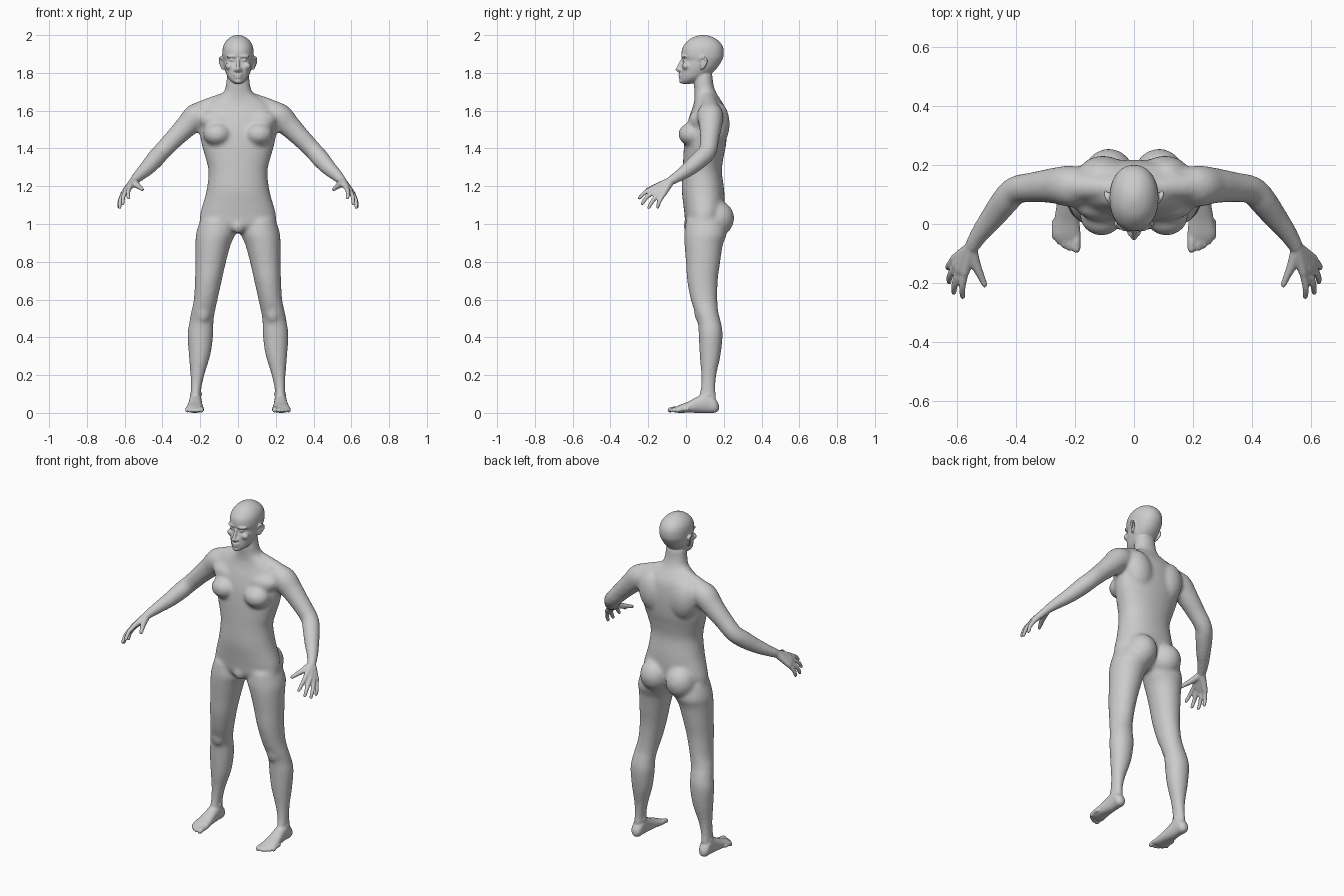
import bpy, bmesh, math
from mathutils import Vector, Euler

SIDES = (1, -1)


def spline(rows, n=4):
    """Catmull-Rom interpolation through rows of numbers."""
    out = []
    for i in range(len(rows) - 1):
        p = [Vector(rows[min(max(i + k, 0), len(rows) - 1)]) for k in (-1, 0, 1, 2)]
        for j in range(n):
            t = j / n
            out.append(0.5 * (2 * p[1] + (p[2] - p[0]) * t
                              + (2 * p[0] - 5 * p[1] + 4 * p[2] - p[3]) * t * t
                              + (3 * p[1] - p[0] - 3 * p[2] + p[3]) * t ** 3))
    return out + [Vector(rows[-1])]


def skin(bm, rings):
    """Closed surface through rings of points."""
    vs = [[bm.verts.new(p) for p in r] for r in rings]
    bm.faces.new(vs[0])
    bm.faces.new(vs[-1])
    n = len(vs[0])
    for a, b in zip(vs, vs[1:]):
        for i in range(n):
            bm.faces.new((a[i], a[(i + 1) % n], b[(i + 1) % n], b[i]))


def loft(bm, rows, s=1, axis='z', p=2.2, n=36):
    """Rows are (station, centre x, half width, low, high)."""
    rings = []
    for t, cx, hw, lo, hi in spline(rows):
        ring = []
        for i in range(n):
            a = 2 * math.pi * i / n
            c, d = math.cos(a), math.sin(a)
            u = s * (cx + hw * math.copysign(abs(c) ** (2 / p), c))
            v = (lo + hi) / 2 + (hi - lo) / 2 * math.copysign(abs(d) ** (2 / p), d)
            ring.append((u, v, t) if axis == 'z' else (u, t, v))
        rings.append(ring)
    skin(bm, rings)


def ball(bm, c, r, s=1, rot=(0, 0, 0), n=18, m=12):
    """Ellipsoid, mirrored in x when s is -1."""
    e = Euler(rot).to_matrix()
    rings = []
    for j in range(m):
        b = math.pi * (j + 0.3) / (m - 0.4)
        ring = []
        for i in range(n):
            a = 2 * math.pi * i / n
            q = e @ Vector((r[0] * math.sin(b) * math.cos(a),
                            r[1] * math.sin(b) * math.sin(a), r[2] * math.cos(b)))
            ring.append((s * (c[0] + q.x), c[1] + q.y, c[2] + q.z))
        rings.append(ring)
    skin(bm, rings)


def tube(bm, rows, s=1, n=16):
    """Round limb through rows of (x, y, z, radius), with ball ends."""
    pts = spline(rows)
    rings = []
    for i, q in enumerate(pts):
        d = (pts[min(i + 1, len(pts) - 1)] - pts[max(i - 1, 0)]).to_3d().normalized()
        u = d.cross(Vector((0.3, 0.5, 0.8))).normalized()
        v = d.cross(u)
        ring = []
        for k in range(n):
            a = 2 * math.pi * k / n
            w = q.to_3d() + (u * math.cos(a) + v * math.sin(a)) * q[3]
            ring.append((w.x * s, w.y, w.z))
        rings.append(ring)
    skin(bm, rings)
    for e in (rows[0], rows[-1]):
        ball(bm, e[:3], (e[3],) * 3, s, n=12, m=8)


def fuse(bm, name, voxel, smooth):
    """Merge overlapping volumes into one smooth skin."""
    bmesh.ops.recalc_face_normals(bm, faces=bm.faces[:])
    me = bpy.data.meshes.new(name)
    bm.to_mesh(me)
    bm.free()
    ob = bpy.data.objects.new(name, me)
    bpy.context.collection.objects.link(ob)
    r = ob.modifiers.new("merge", 'REMESH')
    r.mode, r.voxel_size, r.use_smooth_shade = 'VOXEL', voxel, True
    m = ob.modifiers.new("soften", 'SMOOTH')
    m.factor, m.iterations = 0.5, smooth
    dg = bpy.context.evaluated_depsgraph_get()
    ob.data = bpy.data.meshes.new_from_object(ob.evaluated_get(dg))
    ob.modifiers.clear()
    return ob


# torso and neck
bm = bmesh.new()
loft(bm, [(.955, 0, .06, .03, .14), (.99, 0, .19, 0, .18), (1.05, 0, .2, -.008, .2),
          (1.1, 0, .188, -.014, .205), (1.18, 0, .166, -.022, .202), (1.28, 0, .156, -.018, .19),
          (1.36, 0, .175, -.014, .2), (1.42, 0, .192, -.01, .212), (1.5, 0, .205, 0, .218),
          (1.57, 0, .205, .018, .215), (1.62, 0, .185, .036, .205), (1.66, 0, .13, .045, .182),
          (1.695, 0, .078, .045, .16), (1.74, 0, .064, .042, .145), (1.8, 0, .058, .045, .14)])
ball(bm, (0, .012, .99), (.035, .025, .04))
for s in SIDES:
    # chest, shoulder blades, buttocks
    ball(bm, (.11, .032, 1.475), (.075, .073, .062), s)
    ball(bm, (.105, .065, 1.54), (.1, .055, .06), s, (0, -.2, 0))
    ball(bm, (.105, .165, 1.53), (.085, .067, .12), s, (0, .15, 0))
    ball(bm, (.085, .163, 1.03), (.088, .093, .095), s)
    # shoulder bridge and arm
    tube(bm, [(.06, .12, 1.665, .035), (.13, .125, 1.635, .042), (.2, .128, 1.6, .05)], s)
    tube(bm, [(.13, .125, 1.59, .05), (.21, .128, 1.575, .07), (.27, .13, 1.52, .061),
              (.335, .125, 1.455, .052), (.4, .115, 1.387, .048), (.435, .08, 1.348, .048),
              (.477, .025, 1.3, .042), (.52, -.03, 1.26, .033), (.55, -.078, 1.23, .026)], s, 24)
    # leg
    loft(bm, [(1.02, .115, .085, 0, .2), (.95, .119, .103, -.01, .215), (.89, .132, .093, -.008, .195),
              (.79, .146, .08, 0, .18), (.7, .157, .071, .006, .168), (.6, .171, .063, .025, .166),
              (.53, .186, .063, .048, .172), (.48, .194, .064, .063, .185), (.416, .199, .068, .067, .194),
              (.31, .203, .058, .072, .184), (.2, .215, .037, .08, .161), (.12, .223, .028, .076, .156),
              (.07, .225, .03, .06, .165)], s, p=2.05)
    ball(bm, (.184, .068, .53), (.035, .025, .05), s)
body = fuse(bm, "body", .011, 6)

# fine parts are merged with the softened body
bm = bmesh.new()

# head
loft(bm, [(1.742, 0, .018, -.018, .025), (1.755, 0, .036, -.028, .06), (1.775, 0, .053, -.029, .1),
          (1.8, 0, .064, -.028, .138), (1.83, 0, .073, -.025, .168), (1.865, 0, .079, -.015, .19),
          (1.89, 0, .083, -.024, .199), (1.93, 0, .081, -.02, .198), (1.96, 0, .07, 0, .182),
          (1.982, 0, .05, .025, .156), (1.995, 0, .028, .055, .125), (2.001, 0, .008, .08, .098)], p=2.15)
# nose, lips, chin
tube(bm, [(0, -.02, 1.872, .007), (0, -.033, 1.842, .009), (0, -.045, 1.818, .011)])
ball(bm, (0, -.03, 1.79), (.025, .011, .006))
ball(bm, (0, -.029, 1.777), (.021, .011, .006))
ball(bm, (0, -.022, 1.757), (.02, .014, .014))
for s in SIDES:
    # nostril, eye, brow, cheek
    ball(bm, (.013, -.031, 1.815), (.01, .011, .009), s)
    ball(bm, (.032, -.007, 1.868), (.016, .012, .008), s)
    ball(bm, (.034, -.012, 1.887), (.03, .013, .007), s, (0, 0, .3))
    ball(bm, (.044, .0, 1.836), (.024, .02, .02), s)
    # ear
    ball(bm, (.083, .09, 1.85), (.008, .018, .03), s, (0, 0, -.4))
    tube(bm, [(.083, .074, 1.868, .005), (.09, .082, 1.882, .006), (.096, .1, 1.88, .006),
              (.097, .11, 1.862, .006), (.09, .1, 1.838, .006), (.081, .083, 1.822, .007)], s, 12)

    # hand: palm rays and fingers
    wrist = (.551, -.08, 1.229)
    fingers = [((.573, -.165, 1.194), (.582, -.215, 1.168), (.58, -.246, 1.138)),
               ((.592, -.156, 1.178), (.607, -.204, 1.145), (.61, -.232, 1.108)),
               ((.603, -.14, 1.167), (.623, -.175, 1.125), (.626, -.196, 1.088)),
               ((.608, -.118, 1.16), (.626, -.14, 1.122), (.629, -.15, 1.09))]
    for k, m, t in fingers:
        tube(bm, [(*wrist, .022), (*k, .0155)], s)
        tube(bm, [(*k, .0135), (*m, .0115), (*t, .0095)], s, 12)
    # thumb
    tube(bm, [(.549, -.095, 1.222, .021), (.535, -.14, 1.206, .017),
              (.517, -.18, 1.192, .0125), (.506, -.206, 1.183, .01)], s, 12)

    # foot, ankle bones and toes
    loft(bm, [(.174, .226, .012, .015, .045), (.155, .226, .03, .001, .075), (.115, .225, .033, 0, .11),
              (.065, .226, .036, 0, .088), (.01, .228, .043, .001, .059), (-.035, .228, .048, 0, .041),
              (-.058, .222, .043, .003, .03)], s, 'y')
    ball(bm, (.223, .115, .095), (.034, .022, .02), s, (0, .2, 0))
    for x, y, r in ((.195, -.085, .014), (.219, -.082, .0105), (.237, -.073, .0105),
                    (.254, -.06, .0105), (.269, -.043, .0105)):
        tube(bm, [(x, y + .05, .02, r), (x, y + .02, .02, r), (x, y, r + .001, r)], s, 12)

bm.from_mesh(body.data)
bpy.data.objects.remove(body)
figure = fuse(bm, "human_figure", .0055, 3)
